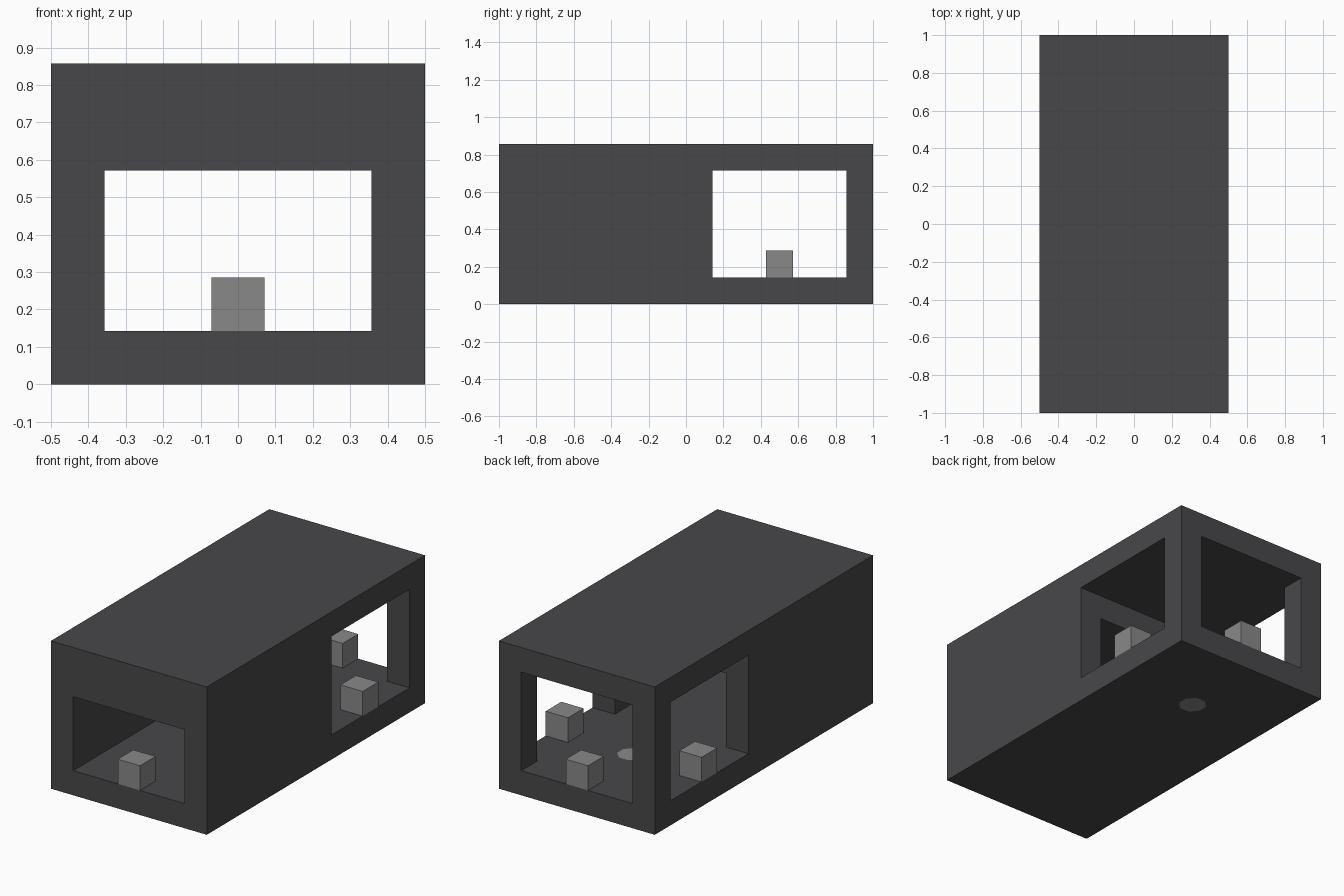
import bpy
import math

if "Cube" in bpy.data.objects:
    bpy.data.objects.remove(bpy.data.objects["Cube"], do_unlink=True)

U = 1 / 7  # wall thickness and block size


def material(name, rgb):
    mat = bpy.data.materials.new(name)
    mat.use_nodes = True
    mat.diffuse_color = (*rgb, 1)
    bsdf = next(n for n in mat.node_tree.nodes if n.type == 'BSDF_PRINCIPLED')
    bsdf.inputs["Base Color"].default_value = (*rgb, 1)
    bsdf.inputs["Roughness"].default_value = 0.8
    return mat


charcoal = material("charcoal", (0.064, 0.064, 0.069))
grey = material("mid grey", (0.25, 0.25, 0.25))


def finish(obj, name, mat):
    obj.name = obj.data.name = name
    obj.data.materials.clear()
    obj.data.materials.append(mat)
    return obj


def box(name, x, y, z, mat):
    """Box from (low, high) ranges given in wall thicknesses."""
    ranges = (x, y, z)
    bpy.ops.mesh.primitive_cube_add(size=1, location=[sum(r) / 2 * U for r in ranges])
    obj = bpy.context.object
    obj.scale = [(r[1] - r[0]) * U for r in ranges]
    bpy.ops.object.transform_apply(location=False, rotation=False, scale=True)
    return finish(obj, name, mat)


def octagon(name, low, high, mat):
    """Eight-sided plug at the centre of the room."""
    bpy.ops.mesh.primitive_cylinder_add(
        vertices=8, radius=U / 2 / math.cos(math.pi / 8), depth=(high - low) * U,
        location=(0, 3.5 * U, (low + high) / 2 * U), rotation=(0, 0, math.pi / 8))
    return finish(bpy.context.object, name, mat)


def cut(target, cutter):
    cutter.hide_render = True
    mod = target.modifiers.new("opening", 'BOOLEAN')
    mod.operation = 'DIFFERENCE'
    mod.solver = 'EXACT'
    mod.object = cutter
    bpy.context.view_layer.objects.active = target
    bpy.ops.object.modifier_apply(modifier=mod.name)
    bpy.data.objects.remove(cutter, do_unlink=True)


# Outer shell with a front corridor and a room open on three sides
shell = box("tunnel_shell", (-3.5, 3.5), (-7, 7), (0, 6), charcoal)
cut(shell, box("room_cutter", (-4, 4), (1, 6), (1, 5), charcoal))
cut(shell, box("back_cutter", (-2.5, 2.5), (3, 8), (1, 5), charcoal))
cut(shell, box("corridor_cutter", (-2.5, 2.5), (-8, 3), (1, 4), charcoal))
cut(shell, octagon("plug_cutter", -1, 2, charcoal))

# Plug flush with the floor and the underside
octagon("floor_plug", 0, 1, grey)

# One marker block in the middle of each doorway
for name, x, y in (("front", 0, -6.5), ("back", 0, 6.5),
                   ("left", 3, 3.5), ("right", -3, 3.5)):
    box(name + "_door_block", (x - 0.5, x + 0.5), (y - 0.5, y + 0.5), (1, 2), grey)
